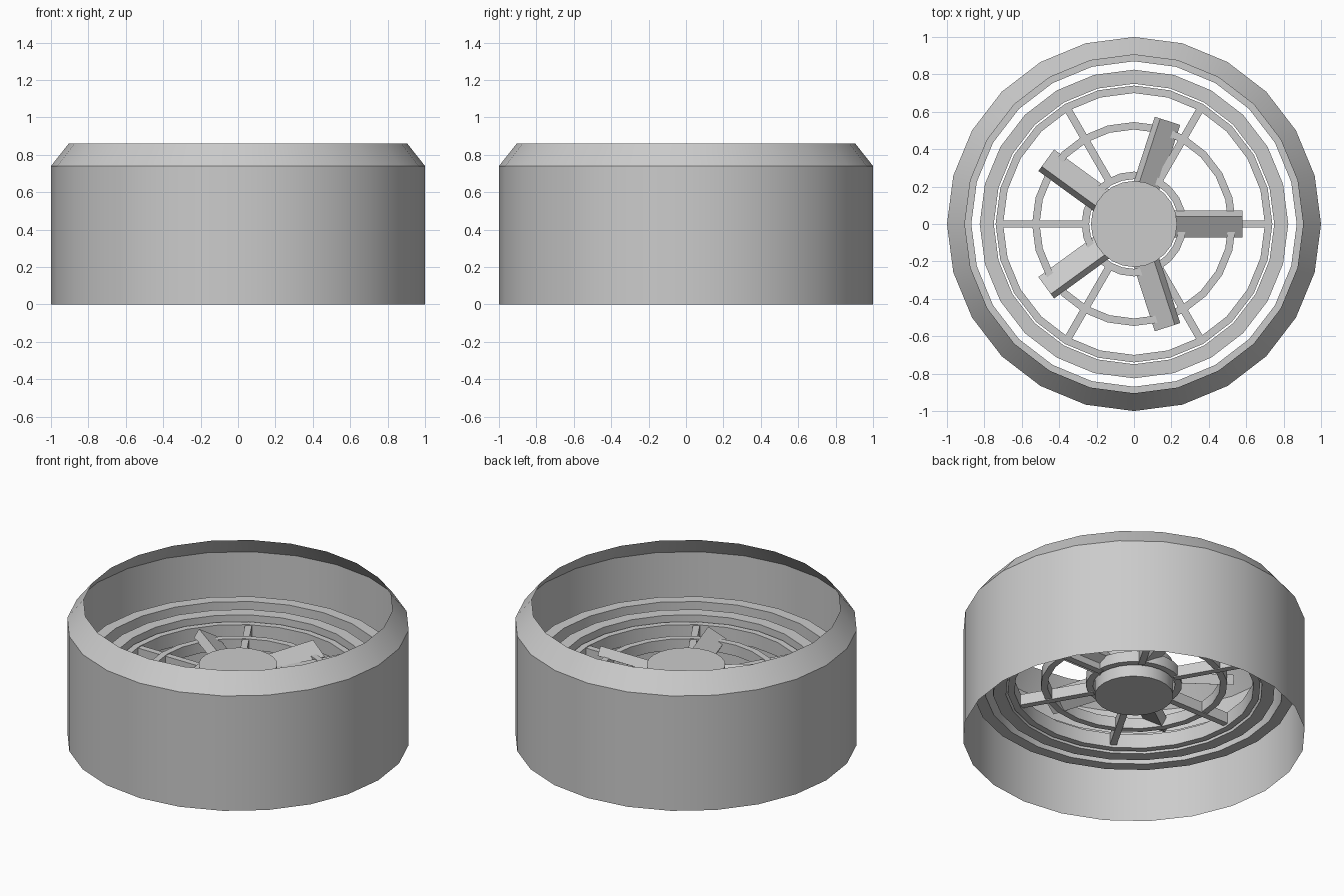
import bpy, bmesh, math
from mathutils import Matrix

if "Cube" in bpy.data.objects:
    bpy.data.objects.remove(bpy.data.objects["Cube"], do_unlink=True)

SIDES = 24
grey = bpy.data.materials.new("plain_grey")
grey.use_nodes = True
grey.diffuse_color = (0.6, 0.6, 0.6, 1)
grey.node_tree.nodes["Principled BSDF"].inputs["Base Color"].default_value = (0.6, 0.6, 0.6, 1)


def finish(name, bm):
    mesh = bpy.data.meshes.new(name)
    bm.to_mesh(mesh)
    bm.free()
    mesh.materials.append(grey)
    ob = bpy.data.objects.new(name, mesh)
    bpy.context.collection.objects.link(ob)
    bpy.ops.object.select_all(action="DESELECT")
    ob.select_set(True)
    bpy.context.view_layer.objects.active = ob
    bpy.ops.object.shade_smooth_by_angle(angle=math.radians(30))
    return ob


def lathe(name, profile, closed):
    """Revolve (radius, height) points around z."""
    bm = bmesh.new()
    loops = []
    for r, z in profile:
        angles = [math.tau * i / SIDES for i in range(SIDES)]
        loops.append([bm.verts.new((r * math.cos(a), r * math.sin(a), z)) for a in angles])
    pairs = list(zip(loops, loops[1:]))
    if closed:
        pairs.append((loops[-1], loops[0]))
    for low, high in pairs:
        for i in range(SIDES):
            j = (i + 1) % SIDES
            bm.faces.new((low[i], low[j], high[j], high[i]))
    if closed:
        bmesh.ops.recalc_face_normals(bm, faces=bm.faces)
    return finish(name, bm)


def ring(name, inner, outer, bottom, top):
    return lathe(name, [(outer, bottom), (outer, top), (inner, top), (inner, bottom)], True)


def bar(name, start, end, width, thick, z, angle, pitch=0):
    """Radial box, pitched about its own length."""
    bm = bmesh.new()
    matrix = (Matrix.Rotation(angle, 4, "Z")
              @ Matrix.Translation(((start + end) / 2, 0, z))
              @ Matrix.Rotation(pitch, 4, "X")
              @ Matrix.Diagonal((end - start, width, thick, 1)))
    bmesh.ops.create_cube(bm, size=1, matrix=matrix)
    return finish(name, bm)


# Open duct with a tapered lip
lathe("duct_shell", [(1, 0), (1, 0.74), (0.905, 0.86)], False)

# Stepped concentric rings
ring("outer_ring", 0.87, 0.94, 0.31, 0.48)
ring("middle_ring", 0.75, 0.825, 0.31, 0.45)
ring("guard_outer_ring", 0.70, 0.74, 0.32, 0.41)
ring("guard_middle_ring", 0.505, 0.545, 0.34, 0.41)
ring("guard_inner_ring", 0.24, 0.28, 0.34, 0.41)

# Guard spokes
for i in range(6):
    bar(f"guard_spoke_{i + 1}", 0.25, 0.72, 0.04, 0.07, 0.37, math.tau * i / 6)

# Hub
hub = bmesh.new()
bmesh.ops.create_cone(hub, cap_ends=True, segments=SIDES, radius1=0.23, radius2=0.23,
                      depth=0.21, matrix=Matrix.Translation((0, 0, 0.375)))
finish("hub", hub)

# Pitched fan blades
for i in range(5):
    bar(f"fan_blade_{i + 1}", 0.18, 0.58, 0.13, 0.06, 0.40, math.tau * i / 5, math.radians(30))
